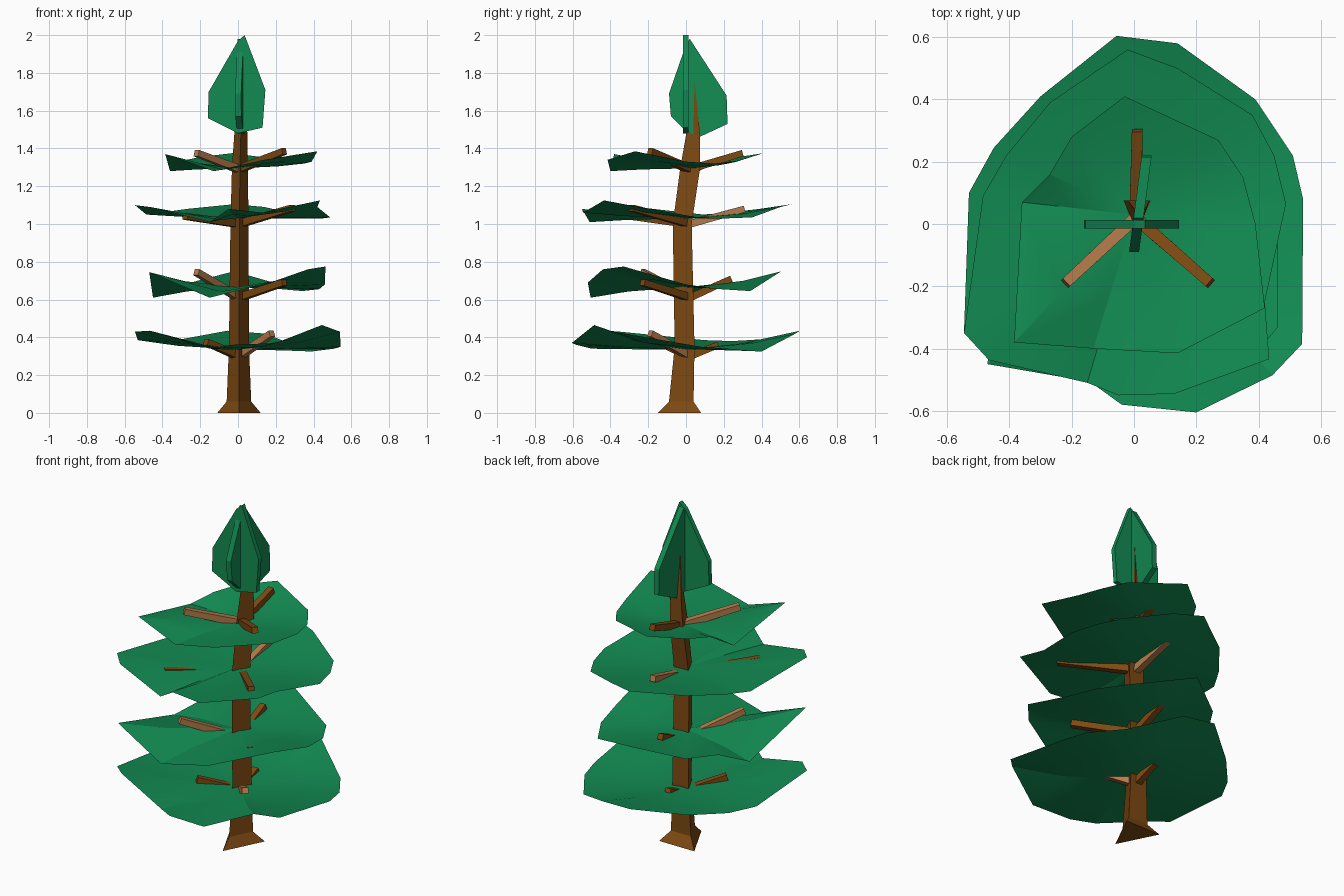
import bpy, bmesh, math
from mathutils import Vector


def material(name, rgb):
    m = bpy.data.materials.new(name)
    m.diffuse_color = (*rgb, 1)
    return m


GREEN = material("pine green", (0.006, 0.26, 0.085))
BROWN = material("bark brown", (0.21, 0.068, 0.006))
TAN = material("light wood", (0.46, 0.2, 0.07))


def finish(name, bm, mat, smooth=False, closed=True):
    if closed:
        bmesh.ops.recalc_face_normals(bm, faces=bm.faces)
    me = bpy.data.meshes.new(name)
    bm.to_mesh(me)
    bm.free()
    me.materials.append(mat)
    if smooth:
        me.shade_smooth()
        me.set_sharp_from_angle(angle=math.radians(20))
    ob = bpy.data.objects.new(name, me)
    bpy.context.collection.objects.link(ob)
    return ob


def loft(name, rings, mat):
    """Skin a list of equal-sized rings and cap both ends."""
    bm = bmesh.new()
    vs = [[bm.verts.new(p) for p in ring] for ring in rings]
    n = len(vs[0])
    for a, b in zip(vs, vs[1:]):
        for i in range(n):
            j = (i + 1) % n
            bm.faces.new((a[i], a[j], b[j], b[i]))
    bm.faces.new(vs[0][::-1])
    bm.faces.new(vs[-1])
    return finish(name, bm, mat)


def foliage(name, centre, outline):
    """Thin dished sheet: centre point, inner ring, outer ring (clockwise from above)."""
    bm = bmesh.new()
    c = Vector(centre)
    mid = bm.verts.new(c)
    outer = [bm.verts.new(p) for p in outline]
    inner = []
    for p in outline:
        q = c.lerp(Vector(p), 0.6)
        q.z = c.z + (p[2] - c.z) * 0.4
        inner.append(bm.verts.new(q))
    n = len(outline)
    for i in range(n):
        j = (i + 1) % n
        bm.faces.new((mid, inner[j], inner[i]))
        bm.faces.new((inner[i], inner[j], outer[j], outer[i]))
    return finish(name, bm, GREEN, smooth=True, closed=False)


def branch(name, start, end, mat, r=0.02):
    """Square bar between two points."""
    a, b = Vector(start), Vector(end)
    d = (b - a).normalized()
    side = d.cross(Vector((0, 0, 1))).normalized()
    up = side.cross(d)
    ring = lambda p, s: [p + (side * x + up * z) * s for x, z in ((-1, -1), (1, -1), (1, 1), (-1, 1))]
    return loft(name, [ring(a, r), ring(b, r * 0.85)], mat)


# Three-sided trunk: z, centre x, front y, back y, half width
trunk = [(0, 0.005, -0.15, 0.08, 0.115), (0.06, 0.005, -0.09, 0.04, 0.065),
         (0.35, 0.005, -0.06, 0.045, 0.053), (1.0, 0.008, -0.07, 0.03, 0.048),
         (1.3, 0.01, -0.03, 0.075, 0.042), (1.47, 0.015, 0.0, 0.075, 0.035),
         (1.82, 0.02, 0.015, 0.038, 0.01)]
loft("trunk", [[(x, f, z), (x + w, b, z), (x - w, b, z)] for z, x, f, b, w in trunk], BROWN)

# Foliage tiers
foliage("foliage_tier_1", (0, 0, 0.335), [
    (-0.546, -0.35, 0.43), (-0.53, 0.10, 0.385), (-0.45, 0.245, 0.38), (-0.30, 0.41, 0.39),
    (-0.056, 0.604, 0.435), (0.14, 0.58, 0.42), (0.39, 0.40, 0.325), (0.51, 0.22, 0.34),
    (0.543, 0.08, 0.35), (0.54, -0.385, 0.43), (0.444, -0.486, 0.465), (0.2, -0.605, 0.37),
    (-0.04, -0.58, 0.36), (-0.15, -0.50, 0.34), (-0.466, -0.42, 0.435)])
foliage("foliage_tier_2", (0, 0, 0.665), [
    (-0.47, -0.45, 0.745), (-0.45, 0.05, 0.61), (-0.35, 0.20, 0.68), (-0.25, 0.36, 0.69),
    (-0.02, 0.505, 0.75), (0.34, 0.34, 0.645), (0.43, 0.18, 0.655), (0.46, 0.0, 0.68),
    (0.463, -0.33, 0.775), (0.37, -0.44, 0.76), (0.17, -0.52, 0.69), (-0.15, -0.505, 0.61)])
foliage("foliage_tier_3", (0, 0, 1.03), [
    (-0.546, -0.35, 1.10), (-0.485, 0.09, 1.05), (-0.41, 0.22, 1.06), (-0.27, 0.39, 1.08),
    (-0.02, 0.56, 1.105), (0.14, 0.50, 1.09), (0.38, 0.35, 1.035), (0.45, 0.22, 1.03),
    (0.488, 0.065, 1.035), (0.42, -0.25, 1.09), (0.434, -0.434, 1.125), (0.13, -0.545, 1.06),
    (-0.05, -0.55, 1.08), (-0.15, -0.51, 1.01), (-0.466, -0.437, 1.09)])
foliage("foliage_tier_4", (0, 0.03, 1.295), [
    (-0.385, -0.38, 1.37), (-0.36, 0.07, 1.28), (-0.27, 0.16, 1.34), (-0.2, 0.28, 1.355),
    (-0.03, 0.41, 1.375), (0.27, 0.27, 1.335), (0.35, 0.15, 1.32), (0.39, 0.0, 1.33),
    (0.42, -0.27, 1.385), (0.14, -0.415, 1.34), (-0.13, -0.40, 1.28)])

# Branches: left, right and back tip for every tier, and which one is light wood
tiers = [(0.3, (-0.17, -0.14, 0.375), (0.18, -0.19, 0.42), (0.0, 0.17, 0.36), 1),
         (0.61, (-0.22, -0.23, 0.745), (0.245, -0.23, 0.69), (0.0, 0.24, 0.71), 0),
         (1.0, (-0.28, -0.29, 1.04), (0.29, -0.29, 1.085), (0.0, 0.31, 1.08), 2),
         (1.29, (-0.22, -0.19, 1.375), (0.245, -0.19, 1.385), (0.01, 0.30, 1.375), 0)]
for t, (z, left, right, back, light) in enumerate(tiers):
    for k, (side, tip) in enumerate(zip(("left", "right", "back"), (left, right, back))):
        branch(f"branch_{side}_{t + 1}", (0.005, 0.02, z), tip, TAN if k == light else BROWN)

# Crown: two crossed upright slabs
across = [(-0.16, 1.56), (0.0, 1.48), (0.13, 1.51), (0.145, 1.71), (0.035, 2.0), (0.0, 1.97), (-0.155, 1.70)]
loft("crown_across", [[(x, y, z) for x, z in across] for y in (-0.015, 0.013)], GREEN)
along = [(-0.08, 1.57), (0.0, 1.49), (0.07, 1.46), (0.22, 1.53), (0.215, 1.68), (0.02, 1.98), (0.0, 1.95), (-0.09, 1.69)]
loft("crown_along", [[(0.012 + 0.13 * y + o, y, z) for y, z in along] for o in (-0.016, 0.016)], GREEN)
